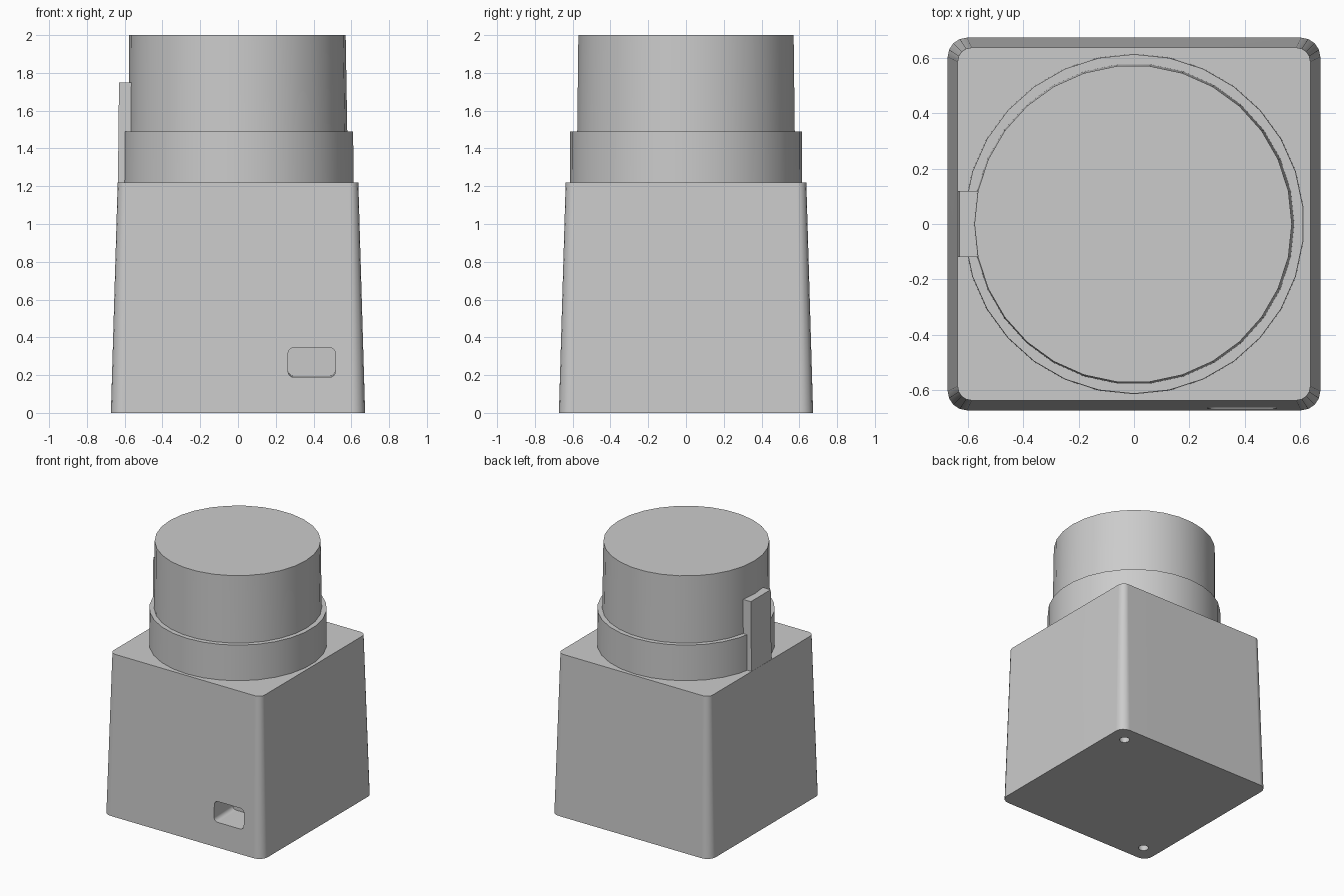
import bpy, bmesh, math
from mathutils import Matrix

cube = bpy.data.objects.get("Cube")
if cube:
    bpy.data.objects.remove(cube, do_unlink=True)

grey = bpy.data.materials.new("plain grey")
grey.use_nodes = True
color = (0.6, 0.6, 0.6, 1)
grey.diffuse_color = color
grey.node_tree.nodes["Principled BSDF"].inputs["Base Color"].default_value = color


def rounded_rect(w, h, r, seg=4, cx=0, cy=0):
    pts = []
    for k, (sx, sy) in enumerate([(1, 1), (-1, 1), (-1, -1), (1, -1)]):
        for i in range(seg + 1):
            a = math.pi / 2 * (k + i / seg)
            pts.append((cx + sx * (w - r) + r * math.cos(a),
                        cy + sy * (h - r) + r * math.sin(a)))
    return pts


def circle(r, n, turn=0.0, cx=0, cy=0):
    return [(cx + r * math.cos(turn + math.tau * i / n),
             cy + r * math.sin(turn + math.tau * i / n)) for i in range(n)]


def loft(name, low, z0, high, z1, matrix=None):
    """Closed solid between two outlines with equal point counts."""
    bm = bmesh.new()
    a = [bm.verts.new((x, y, z0)) for x, y in low]
    b = [bm.verts.new((x, y, z1)) for x, y in high]
    n = len(a)
    for i in range(n):
        j = (i + 1) % n
        bm.faces.new((a[i], a[j], b[j], b[i]))
    bm.faces.new(a[::-1])
    bm.faces.new(b)
    if matrix:
        bm.transform(matrix)
    bmesh.ops.recalc_face_normals(bm, faces=bm.faces)
    me = bpy.data.meshes.new(name)
    bm.to_mesh(me)
    bm.free()
    me.materials.append(grey)
    ob = bpy.data.objects.new(name, me)
    bpy.context.collection.objects.link(ob)
    return ob


def select(ob):
    bpy.ops.object.select_all(action='DESELECT')
    bpy.context.view_layer.objects.active = ob
    ob.select_set(True)


def cut(ob, cutter):
    mod = ob.modifiers.new("cut", 'BOOLEAN')
    mod.operation = 'DIFFERENCE'
    mod.solver = 'EXACT'
    mod.object = cutter
    select(ob)
    bpy.ops.object.modifier_apply(modifier=mod.name)
    bpy.data.objects.remove(cutter, do_unlink=True)


# Tapered housing with rounded upright corners
LOW, HIGH, TOP = 0.673, 0.637, 1.22
housing = loft("housing", rounded_rect(LOW, LOW, 0.07), 0,
               rounded_rect(HIGH, HIGH, 0.05), TOP)

# Port pocket, square to the sloping front wall
tilt = math.atan((LOW - HIGH) / TOP)
place = (Matrix.Translation((0.39, -0.665, 0.267))
         @ Matrix.Rotation(math.pi / 2 + tilt, 4, 'X'))
outline = rounded_rect(0.125, 0.078, 0.03)
cut(housing, loft("port_cutter", outline, -0.22, outline, 0.1, place))

# Screw holes in two opposite corners of the base
for s in (1, -1):
    hole = circle(0.036, 20, cx=s * 0.545, cy=s * 0.545)
    cut(housing, loft("hole_cutter", hole, -0.1, hole, 0.15))

# Stepped round top
step = math.tau / 30
collar = loft("collar", circle(0.615, 30, step / 2), TOP - 0.02,
              circle(0.613, 30, step / 2), 1.49)
cap = loft("cap", circle(0.58, 30), 1.4, circle(0.573, 30, cx=-0.003), 2.0)

# Upright tab on the right side
def tab_outline(x):
    return [(x, -0.12), (-0.54, -0.12), (-0.54, 0.12), (x, 0.12)]

tab = loft("side_tab", tab_outline(-0.636), TOP - 0.02, tab_outline(-0.63), 1.75)

for ob in (housing, collar, cap, tab):
    select(ob)
    bpy.ops.object.shade_smooth_by_angle(angle=math.radians(30))
mod = housing.modifiers.new("even_shading", 'WEIGHTED_NORMAL')
mod.keep_sharp = True
